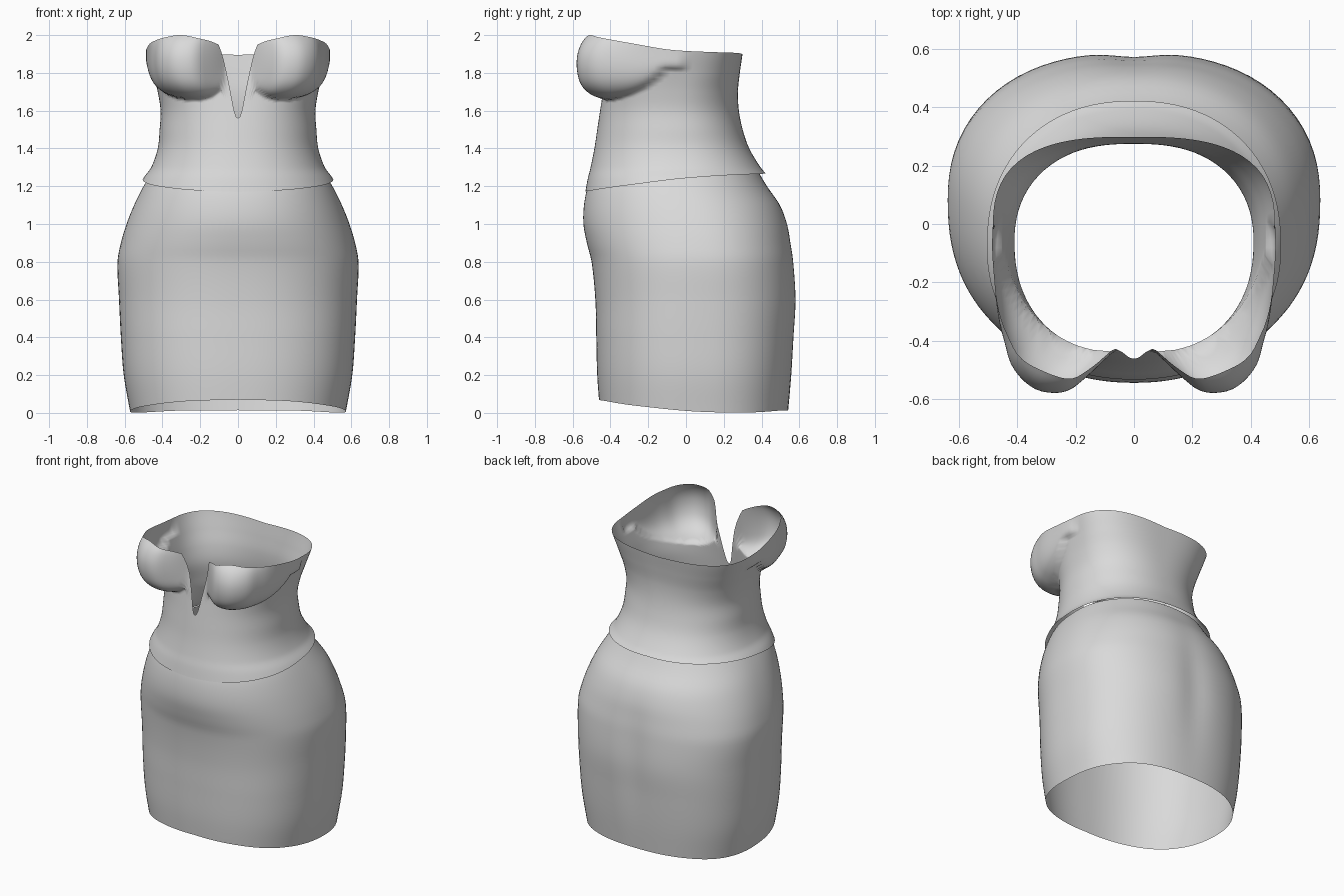
import bpy
import math

if "Cube" in bpy.data.objects:
    bpy.data.objects.remove(bpy.data.objects["Cube"])

COLS = 128


def curve(points, x):
    """Smooth interpolation through rows of (key, value, value, ...)."""
    n = len(points)
    x = min(max(x, points[0][0]), points[-1][0])
    i = 0
    while i < n - 2 and x > points[i + 1][0]:
        i += 1
    p, q = points[i], points[i + 1]
    before, after = points[max(i - 1, 0)], points[min(i + 2, n - 1)]
    h = q[0] - p[0]
    t = (x - p[0]) / h
    out = []
    for k in range(1, len(p)):
        m0 = (q[k] - before[k]) / (q[0] - before[0]) * h
        m1 = (after[k] - p[k]) / (after[0] - p[0]) * h
        out.append((2*t**3 - 3*t*t + 1) * p[k] + (t**3 - 2*t*t + t) * m0
                   + (3*t*t - 2*t**3) * q[k] + (t**3 - t*t) * m1)
    return out


def oval(section, a):
    """Radius of a rounded section; angle 0 faces the front."""
    half, front, back, mid, n = section
    s, c = math.sin(a), math.cos(a)
    depth = mid - front if c > 0 else back - mid
    return (abs(s / half) ** n + abs(c / depth) ** n) ** (-1 / n)


def cloth_tube(name, sections, bottom, top, rows, bulge, material):
    """Open cloth surface between a bottom edge and a top edge."""
    verts, faces = [], []
    for j in range(rows + 1):
        for i in range(COLS):
            t = 2 * math.pi * i / COLS
            t = t - 2 * math.pi if t > math.pi else t
            a = t - 0.55 * math.sin(t)          # columns gather at the front
            lo, hi = curve(bottom, abs(a))[0], curve(top, abs(a))[0]
            z = lo + (hi - lo) * j / rows
            sec = curve(sections, z)
            r = oval(sec, a)
            r += bulge(abs(a), z, r)
            verts.append((r * math.sin(a), sec[3] - r * math.cos(a), z))
    for j in range(rows):
        for i in range(COLS):
            k = (i + 1) % COLS
            faces.append((j*COLS + i, j*COLS + k, (j+1)*COLS + k, (j+1)*COLS + i))
    mesh = bpy.data.meshes.new(name)
    mesh.from_pydata(verts, [], faces)
    mesh.materials.append(material)
    mesh.shade_smooth()
    obj = bpy.data.objects.new(name, mesh)
    bpy.context.collection.objects.link(obj)
    return obj


grey = bpy.data.materials.new("light grey cloth")
grey.diffuse_color = (0.7, 0.7, 0.7, 1)
grey.use_nodes = True
grey.node_tree.nodes["Principled BSDF"].inputs["Base Color"].default_value = grey.diffuse_color

# Skirt: height, half width, front y, back y, middle y, roundness
skirt_sections = [
    (0.00, 0.57, -0.455, 0.54, 0.08, 2.4),
    (0.20, 0.605, -0.47, 0.56, 0.08, 2.4),
    (0.40, 0.62, -0.475, 0.575, 0.08, 2.4),
    (0.60, 0.63, -0.48, 0.588, 0.08, 2.35),
    (0.80, 0.638, -0.50, 0.575, 0.08, 2.3),
    (0.90, 0.62, -0.525, 0.56, 0.07, 2.25),
    (1.00, 0.59, -0.543, 0.54, 0.05, 2.2),
    (1.10, 0.55, -0.54, 0.50, 0.02, 2.2),
    (1.20, 0.50, -0.52, 0.43, -0.02, 2.2),
    (1.30, 0.44, -0.48, 0.37, -0.04, 2.2),
]
skirt_hem = [(0, 0.07), (0.5, 0.062), (1.0, 0.035), (1.5, 0.008), (2.0, 0.002),
             (2.5, 0.012), (math.pi, 0.014)]
skirt_top = [(0, 1.19), (0.8, 1.21), (1.57, 1.26), (2.3, 1.28), (math.pi, 1.285)]


def seat_hollow(a, z, r):
    """Shallow hollow down the middle of the back."""
    return -0.016 * math.exp(-((math.pi - a) / 0.2) ** 2 - ((z - 0.65) / 0.35) ** 2)


cloth_tube("skirt", skirt_sections, skirt_hem, skirt_top, 44, seat_hollow, grey)

# Bodice with a flared lower edge and a notched neckline
bodice_sections = [
    (1.16, 0.545, -0.535, 0.50, -0.02, 2.2),
    (1.24, 0.503, -0.52, 0.445, -0.03, 2.2),
    (1.30, 0.46, -0.505, 0.395, -0.05, 2.2),
    (1.40, 0.425, -0.485, 0.335, -0.06, 2.2),
    (1.50, 0.415, -0.47, 0.30, -0.06, 2.2),
    (1.60, 0.41, -0.455, 0.28, -0.06, 2.25),
    (1.70, 0.425, -0.44, 0.275, -0.05, 2.4),
    (1.80, 0.45, -0.43, 0.285, -0.03, 2.6),
    (1.92, 0.485, -0.42, 0.302, -0.02, 2.8),
    (2.00, 0.50, -0.40, 0.31, -0.02, 2.8),
]
bodice_hem = [(0, 1.17), (0.5, 1.18), (1.0, 1.205), (1.57, 1.24), (2.2, 1.26),
              (math.pi, 1.268)]
neckline = [(0, 1.56), (0.03, 1.572), (0.06, 1.615), (0.15, 1.80), (0.222, 1.94),
            (0.25, 1.955), (0.35, 1.977), (0.55, 2.0), (0.72, 1.988), (0.96, 1.965),
            (1.4, 1.925), (1.8, 1.912), (2.4, 1.905), (math.pi, 1.895)]
cup_outline = [(0, 0.38), (0.15, 0.40), (0.226, 0.45), (0.315, 0.525), (0.385, 0.588),
               (0.468, 0.622), (0.575, 0.64), (0.73, 0.625), (0.88, 0.58),
               (1.23, 0.508), (1.63, 0.48)]


def cups(a, z, r):
    """Two rounded cups with a crease underneath."""
    if a > 1.6:
        return 0
    u = (a - 0.56) / (0.5 if a < 0.56 else 0.85)
    drop = 0.21 * math.sqrt(max(0.06, 1 - u * u))
    d = (z - 1.87) / (0.18 if z > 1.87 else drop)
    return max(0, curve(cup_outline, a)[0] - r) * math.sqrt(max(0, 1 - d * d))


cloth_tube("bodice", bodice_sections, bodice_hem, neckline, 64, cups, grey)
